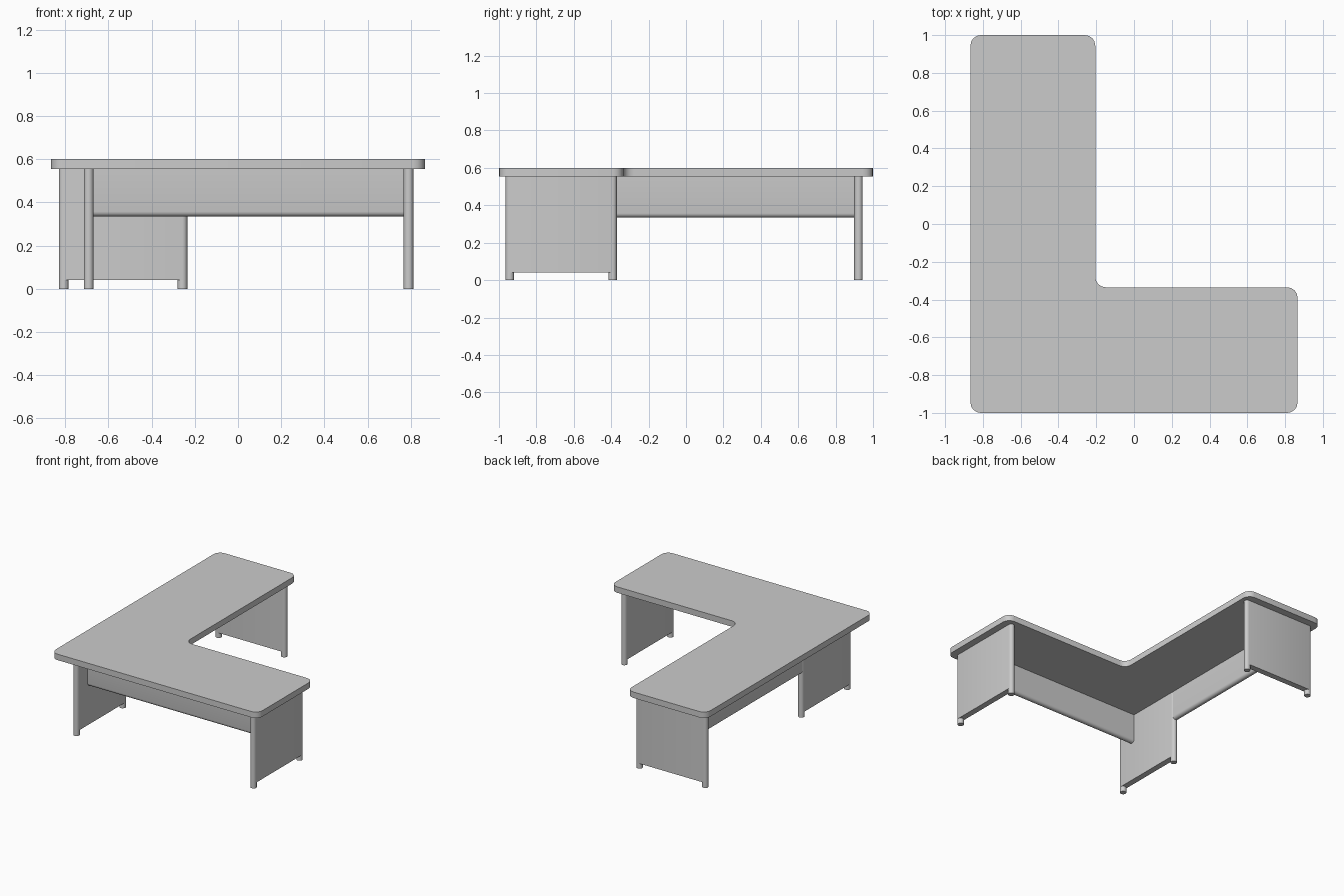
import bpy, bmesh, math
from mathutils import Vector, Matrix

cube = bpy.data.objects.get("Cube")
if cube:
    bpy.data.objects.remove(cube, do_unlink=True)

# Single grey finish
grey = bpy.data.materials.new("desk_grey")
grey.use_nodes = True
colour = (0.6, 0.6, 0.6, 1)
grey.diffuse_color = colour
for node in grey.node_tree.nodes:
    if node.type == 'BSDF_PRINCIPLED':
        node.inputs["Base Color"].default_value = colour

TOP, UNDER = 0.6, 0.555      # top and underside of the worktop
FOOT, SKIRT = 0.04, 0.335    # lower edges of leg boards and modesty boards
T = 0.045                    # board thickness
R = T / 2


def fillet(points, segments):
    """Round each (x, y, radius) right-angle corner of an outline."""
    out = []
    for i, (x, y, r) in enumerate(points):
        p = Vector((x, y))
        if r == 0:
            out.append(p)
            continue
        a = (Vector(points[i - 1][:2]) - p).normalized()
        b = (Vector(points[(i + 1) % len(points)][:2]) - p).normalized()
        for k in range(segments + 1):
            t = k / segments * math.pi / 2
            out.append(p + r * (a * (1 - math.sin(t)) + b * (1 - math.cos(t))))
    return out


def prism(name, outlines, matrix=Matrix()):
    """Extrude (outline, low, high) sections along z, then place them."""
    bm = bmesh.new()
    for outline, low, high in outlines:
        face = bm.faces.new([bm.verts.new((p.x, p.y, low)) for p in outline])
        ext = bmesh.ops.extrude_face_region(bm, geom=[face], use_keep_orig=True)
        verts = [v for v in ext["geom"] if isinstance(v, bmesh.types.BMVert)]
        bmesh.ops.translate(bm, verts=verts, vec=(0, 0, high - low))
    bmesh.ops.remove_doubles(bm, verts=bm.verts, dist=0.00001)
    bmesh.ops.transform(bm, matrix=matrix, verts=bm.verts)
    bmesh.ops.recalc_face_normals(bm, faces=bm.faces)
    mesh = bpy.data.meshes.new(name)
    bm.to_mesh(mesh)
    bm.free()
    mesh.materials.append(grey)
    obj = bpy.data.objects.new(name, mesh)
    bpy.context.collection.objects.link(obj)
    bpy.ops.object.select_all(action='DESELECT')
    obj.select_set(True)
    bpy.context.view_layer.objects.active = obj
    bpy.ops.object.shade_smooth_by_angle()
    return obj


def box_outline(x0, x1, y0, y1, r):
    return [(x0, y0, r), (x1, y0, r), (x1, y1, r), (x0, y1, r)]


def leg_board(name, centre, angle):
    """Upright board with round ends and a round foot under each end."""
    half = 0.2975
    parts = [(fillet(box_outline(-half, half, -R, R, R), 4), FOOT, UNDER)]
    for end in (-half + R, half - R):
        foot = box_outline(end - R, end + R, -R, R, R)
        parts.append((fillet(foot, 4), 0, FOOT))
    place = Matrix.Translation((*centre, 0)) @ Matrix.Rotation(angle, 4, 'Z')
    prism(name, parts, place)


def modesty_board(name, start, length, angle):
    """Hanging board with a rounded lower edge, running from start."""
    profile = [(-R, SKIRT, R), (R, SKIRT, R), (R, UNDER, 0), (-R, UNDER, 0)]
    # profile x -> across, profile y -> up, extrusion -> along the board
    axes = Matrix(((0, 0, 1, 0), (1, 0, 0, 0), (0, 1, 0, 0), (0, 0, 0, 1)))
    place = Matrix.Translation((*start, 0)) @ Matrix.Rotation(angle, 4, 'Z')
    prism(name, [(fillet(profile, 4), 0, length)], place @ axes)


# L-shaped worktop
W, C = 0.866, 0.055
corners = [(-W, -1), (W, -1), (W, -0.335), (-0.205, -0.335), (-0.205, 1), (-W, 1)]
prism("worktop", [(fillet([(x, y, C) for x, y in corners], 4), UNDER, TOP)])

# Leg boards
QUARTER = math.pi / 2
leg_board("left_leg_board", (0.79, -0.6675), QUARTER)
leg_board("middle_leg_board", (-0.692, -0.6675), QUARTER)
leg_board("back_leg_board", (-0.5325, 0.922), 0)

# Modesty boards
modesty_board("front_modesty_board", (-0.67, -0.82), 1.438, 0)
modesty_board("side_modesty_board", (-0.692, -0.375), 1.275, QUARTER)
